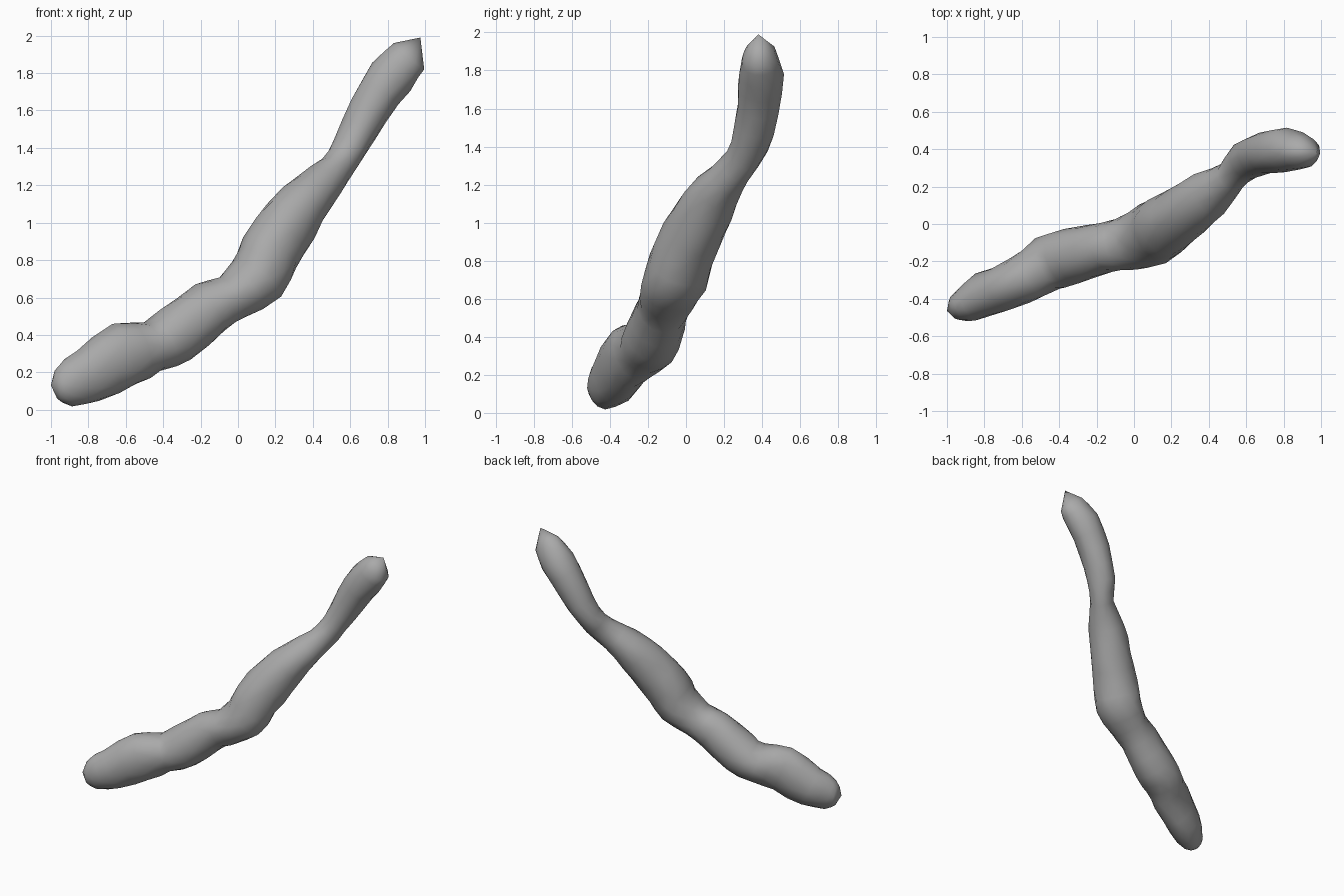
import bpy, bmesh, math, random
from mathutils import Vector

cube = bpy.data.objects.get("Cube")
if cube:
    bpy.data.objects.remove(cube, do_unlink=True)

random.seed(4)
SIDES = 12

# Stick sections: x, y, z, half width, half height
sections = [
    (-.97, -.455, .12, .055, .07), (-.92, -.44, .13, .085, .115),
    (-.80, -.38, .18, .12, .15), (-.61, -.305, .295, .13, .175),
    (-.46, -.215, .335, .15, .14), (-.335, -.175, .40, .15, .16),
    (-.15, -.125, .545, .135, .145), (-.03, -.1, .60, .145, .13),
    (.10, -.055, .70, .17, .16), (.17, -.01, .84, .165, .165),
    (.28, .07, 1.01, .15, .155), (.40, .16, 1.16, .13, .125),
    (.52, .255, 1.28, .085, .095), (.595, .335, 1.40, .105, .09),
    (.70, .38, 1.60, .115, .11), (.82, .395, 1.78, .117, .125),
    (.915, .385, 1.89, .085, .105),
]


def blend(a, b, c, d):
    """Smooth midpoint between sections b and c."""
    return tuple((9 * (q + r) - p - s) / 16 for p, q, r, s in zip(a, b, c, d))


# Insert one smooth section between each pair
rows = []
last = len(sections) - 1
for i, sec in enumerate(sections):
    rows.append(sec)
    if i < last:
        rows.append(blend(sections[max(i - 1, 0)], sec, sections[i + 1],
                          sections[min(i + 2, last)]))

# Knobbly rings swept along the stick
bm = bmesh.new()
rings = []
for i, (x, y, z, wide, high) in enumerate(rows):
    before = Vector(rows[max(i - 2, 0)][:3])
    after = Vector(rows[min(i + 2, len(rows) - 1)][:3])
    along = (after - before).normalized()
    side = along.cross(Vector((0, 0, 1))).normalized()
    up = side.cross(along)
    ring = []
    for k in range(SIDES):
        t = math.tau * (k + 0.5 * (i % 2)) / SIDES
        r = 1 + random.uniform(-.035, .035)
        p = Vector((x, y, z)) + r * (side * wide * math.cos(t) + up * high * math.sin(t))
        ring.append(bm.verts.new(p))
    rings.append(ring)

# Triangulated bark between staggered rings
for i in range(len(rings) - 1):
    a, b = rings[i], rings[i + 1]
    for k in range(SIDES):
        n = (k + 1) % SIDES
        if i % 2 == 0:
            bm.faces.new((a[k], a[n], b[k]))
            bm.faces.new((a[n], b[n], b[k]))
        else:
            bm.faces.new((a[k], a[n], b[n]))
            bm.faces.new((a[k], b[n], b[k]))

# Rounded lower end and broken upper tip
for ring, tip in ((rings[0], (-1, -.465, .13)), (rings[-1], (.975, .38, 1.99))):
    pole = bm.verts.new(tip)
    for k in range(SIDES):
        bm.faces.new((ring[k], ring[(k + 1) % SIDES], pole))
bmesh.ops.recalc_face_normals(bm, faces=bm.faces)

mesh = bpy.data.meshes.new("stick")
bm.to_mesh(mesh)
bm.free()
stick = bpy.data.objects.new("stick", mesh)
bpy.context.collection.objects.link(stick)

# Plain grey
grey = bpy.data.materials.new("grey")
grey.use_nodes = True
color = (.4, .4, .4, 1)
grey.diffuse_color = color
grey.node_tree.nodes["Principled BSDF"].inputs["Base Color"].default_value = color
mesh.materials.append(grey)

bpy.ops.object.select_all(action='DESELECT')
stick.select_set(True)
bpy.context.view_layer.objects.active = stick
bpy.ops.object.shade_smooth_by_angle(angle=math.radians(40))
